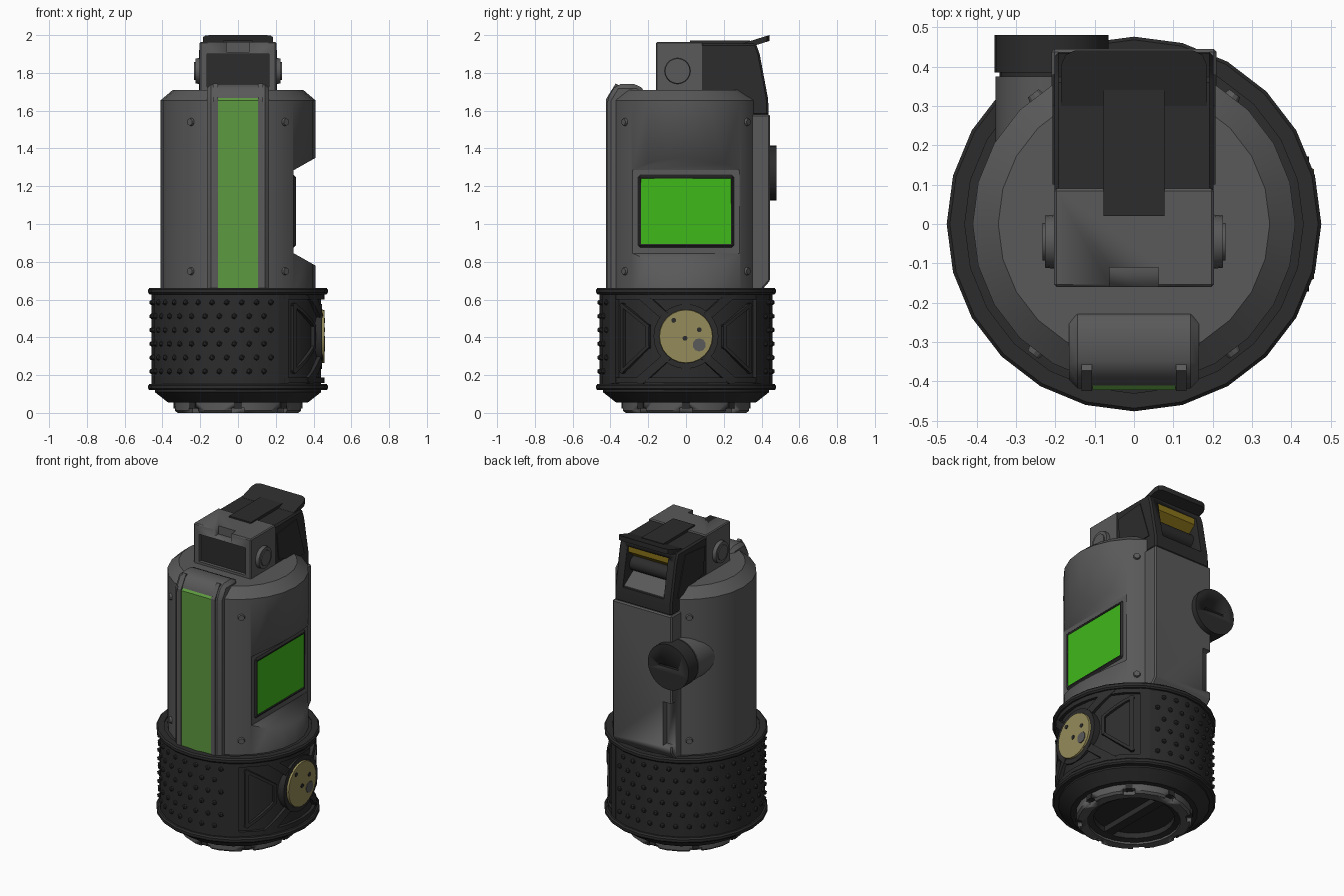
import bpy, bmesh
from math import sin, cos, asin, radians, pi
from mathutils import Vector, Matrix

if "Cube" in bpy.data.objects:
    bpy.data.objects.remove(bpy.data.objects["Cube"])


def mat(name, r, g, b):
    m = bpy.data.materials.new(name)
    m.diffuse_color = (r, g, b, 1)
    m.use_nodes = True
    m.node_tree.nodes["Principled BSDF"].inputs["Base Color"].default_value = m.diffuse_color
    return m


GREY = mat("gunmetal", .10, .10, .10)
DARK = mat("black_polymer", .025, .025, .025)
GREEN = mat("green_strip", .11, .32, .05)
SCREEN = mat("green_screen", .05, .48, .01)
GOLD = mat("brass", .30, .26, .10)
AMBER = mat("amber", .25, .17, .01)


def finish(name, bm, m, bevel=0):
    bmesh.ops.recalc_face_normals(bm, faces=bm.faces)
    me = bpy.data.meshes.new(name)
    bm.to_mesh(me)
    bm.free()
    me.materials.append(m)
    ob = bpy.data.objects.new(name, me)
    bpy.context.collection.objects.link(ob)
    bpy.ops.object.select_all(action='DESELECT')
    bpy.context.view_layer.objects.active = ob
    ob.select_set(True)
    if bevel:
        b = ob.modifiers.new("bevel", 'BEVEL')
        b.width, b.segments, b.limit_method = bevel, 1, 'ANGLE'
        bpy.ops.object.modifier_apply(modifier="bevel")
    bpy.ops.object.shade_smooth_by_angle(angle=radians(30))
    return ob


def lathe(name, prof, m, a0=0, a1=360, seg=24, closed=False):
    """Revolve (radius, z) points about z; closed makes a tube or arc."""
    bm = bmesh.new()
    full = a1 - a0 == 360
    n = seg if full else seg + 1
    cols = []
    for i in range(n):
        a = radians(a0 + (a1 - a0) * i / seg)
        cols.append([bm.verts.new((r * cos(a), r * sin(a), z)) for r, z in prof])
    k = len(prof)
    for i in range(seg):
        c, d = cols[i], cols[(i + 1) % n]
        for j in range(k if closed else k - 1):
            bm.faces.new((c[j], d[j], d[(j + 1) % k], c[(j + 1) % k]))
    if not closed:
        bm.faces.new([c[0] for c in cols])
        bm.faces.new([c[-1] for c in cols])
    elif not full:
        bm.faces.new(cols[0])
        bm.faces.new(cols[-1])
    return finish(name, bm, m)


def prism(name, pts, axis, a, b, m, bevel=0):
    """Extrude a 2D outline along an axis; outline is in the other two axes."""
    bm = bmesh.new()
    put = {'x': lambda p, t: (t, p[0], p[1]), 'y': lambda p, t: (p[0], t, p[1]),
           'z': lambda p, t: (p[0], p[1], t)}[axis]
    lo = [bm.verts.new(put(p, a)) for p in pts]
    hi = [bm.verts.new(put(p, b)) for p in pts]
    bm.faces.new(lo)
    bm.faces.new(hi)
    for i in range(len(pts)):
        j = (i + 1) % len(pts)
        bm.faces.new((lo[i], lo[j], hi[j], hi[i]))
    return finish(name, bm, m, bevel)


def box(name, x0, x1, y0, y1, z0, z1, m, bevel=0):
    return prism(name, [(x0, y0), (x1, y0), (x1, y1), (x0, y1)], 'z', z0, z1, m, bevel)


def cyl(name, start, end, r, m, seg=20, r2=None):
    s, e = Vector(start), Vector(end)
    bm = bmesh.new()
    rot = (e - s).to_track_quat('Z', 'Y').to_matrix().to_4x4()
    bmesh.ops.create_cone(bm, cap_ends=True, segments=seg, radius1=r, radius2=r if r2 is None else r2,
                          depth=(e - s).length, matrix=Matrix.Translation((s + e) / 2) @ rot)
    return finish(name, bm, m)


def cut(ob, cutter):
    cutter.hide_render = True
    bpy.context.view_layer.objects.active = ob
    b = ob.modifiers.new("cut", 'BOOLEAN')
    b.object, b.operation, b.solver = cutter, 'DIFFERENCE', 'EXACT'
    bpy.ops.object.modifier_apply(modifier="cut")
    bpy.data.objects.remove(cutter)


def rib(name, pts, w, r0=.43, r1=.458, n=4):
    """Bars wrapped on the right side of the grip, through (y, z) points."""
    bm = bmesh.new()
    for p, q in zip(pts, pts[1:]):
        p, q = Vector(p), Vector(q)
        d = (q - p).normalized() * w / 2
        s = Vector((-d.y, d.x))
        rows = []
        for i in range(n + 1):
            c = (p - d).lerp(q + d, i / n)
            row = []
            for e, r in ((c - s, r0), (c - s, r1), (c + s, r1), (c + s, r0)):
                a = asin(e.x / .455)
                row.append(bm.verts.new((r * cos(a), r * sin(a), e.y)))
            rows.append(row)
        for c, e in zip(rows, rows[1:]):
            for j in range(4):
                bm.faces.new((c[j], e[j], e[(j + 1) % 4], c[(j + 1) % 4]))
        bm.faces.new(rows[0])
        bm.faces.new(rows[-1])
    return finish(name, bm, DARK)


# Main body with the ramped screen pocket
body = lathe("body", [(.41, .6), (.41, 1.655), (.345, 1.71)], GREY)
cut(body, prism("pocket_cutter", [(.295, .845), (.41, .78), (.6, .67), (.6, 1.46), (.41, 1.35), (.295, 1.285)],
                'y', -.5, .5, GREY))

# Screen
frame = box("screen_frame", .27, .306, -.255, .255, .875, 1.26, DARK, .012)
cut(frame, box("frame_cutter", .298, .4, -.238, .238, .895, 1.24, DARK))
box("screen", .28, .301, -.24, .24, .893, 1.242, SCREEN)

# Front spine and green strip
prism("front_spine", [(-.25, .62), (-.418, .62), (-.418, 1.66), (-.37, 1.74), (-.25, 1.74), (-.217, 1.70)],
      'x', -.165, .165, GREY, .022)
prism("front_strip", [(-.38, .64), (-.422, .64), (-.422, 1.655), (-.355, 1.722), (-.33, 1.70)],
      'x', -.105, .105, GREEN)
for s in (-1, 1):
    prism("spine_rail", [(-.38, .64), (-.424, .64), (-.424, 1.66), (-.372, 1.744), (-.33, 1.72)],
          'x', s * .12 - .013, s * .12 + .013, GREY)

# Back plate with side slot
plate = prism("back_plate", [(.25, .62), (.41, .62), (.41, .66), (.445, .70), (.445, 1.58), (.25, 1.58)],
              'x', -.21, .21, GREY, .008)
cut(plate, box("slot_cutter", -.3, -.15, .405, .6, .74, 1.02, GREY))

# Side knob
cyl("knob_barrel", (-.21, .05, 1.27), (-.21, .375, 1.27), .142, GREY, 24)
cyl("knob_neck", (-.21, .37, 1.27), (-.21, .39, 1.27), .132, DARK, 24)
knob = cyl("knob_cap", (-.21, .385, 1.27), (-.21, .48, 1.27), .145, DARK, 24)
cut(knob, box("knob_cutter", -.28, -.14, .47, .5, 1.262, 1.278, DARK))

# Rivets
for sx in (-1, 1):
    for sy in (-1, 1):
        for z in (.75, 1.54):
            d = Vector((sx * .61, sy * .79, 0))
            cyl("rivet", d * .39 + Vector((0, 0, z)), d * .42 + Vector((0, 0, z)), .026, GREY, 10, .018)

# Grip core, rims, textured sleeve
lathe("grip_core", [(.33, .055), (.37, .055), (.44, .11), (.44, .655), (.4, .66)], DARK)
for z in (.137, .645):
    lathe("grip_rim", [(.43, z - .017), (.468, z - .017), (.476, z - .008), (.476, z + .008),
                       (.468, z + .017), (.43, z + .017)], DARK, closed=True)
lathe("grip_sleeve", [(.43, .14), (.457, .14), (.457, .645), (.43, .645)], DARK, 60, 300, 16, True)

# Staggered grip studs
bm = bmesh.new()
for row in range(6):
    for i in range(23):
        a = radians(67.5 + i * 10 + (row % 2) * 5)
        bmesh.ops.create_icosphere(bm, subdivisions=1, radius=.016, matrix=Matrix.Translation(
            (.456 * cos(a), .456 * sin(a), .22 + row * .073)))
finish("grip_studs", bm, DARK)

# Right-hand panel: ribs and medallion
for s in (-1, 1):
    rib("panel_outline", [(s * .34, .57), (s * .205, .46), (s * .205, .35), (s * .34, .22), (s * .34, .57)], .016)
    rib("panel_border", [(s * .385, .17), (s * .385, .62)], .03)
    for t in (-1, 1):
        rib("strap", [(s * .11, .4 + t * .11), (s * .24, .4 + t * .225)], .045)
for z in (.172, .615):
    rib("panel_edge", [(-.37, z), (.37, z)], .03, n=10)
cyl("medallion_ring", (.38, 0, .405), (.445, 0, .405), .172, DARK, 24)
cyl("medallion", (.40, 0, .405), (.457, 0, .405), .15, GOLD, 24, .14)
for y, z, r, m in ((-.065, .49, .013, DARK), (.07, .44, .013, DARK), (-.005, .395, .013, DARK), (.07, .36, .035, GREY)):
    cyl("medallion_pin", (.44, y, z), (.461, y, z), r, m, 10)

# Base ring with notches, and crossbar underneath
base = lathe("base_ring", [(.27, .0), (.325, .0), (.338, .012), (.338, .07), (.27, .07)], GREY, closed=True)
for i in range(8):
    a = i * pi / 4
    c = box("notch_cutter", .305, .4, -.035, .035, -.05, .025, GREY)
    c.data.transform(Matrix.Rotation(a, 4, 'Z'))
    cut(base, c)
    t = box("base_tab", .30, .342, -.02, .02, .022, .06, DARK)
    t.data.transform(Matrix.Rotation(a, 4, 'Z'))
lathe("base_inner_ring", [(.235, .02), (.272, .012), (.272, .06), (.235, .06)], DARK, closed=True)
box("base_crossbar", -.03, .03, -.24, .24, .02, .06, DARK)

# Top block with front window, top notch and side pins
block = box("head_block", -.203, .203, -.16, .09, 1.69, 1.963, GREY, .006)
cut(block, box("window_cutter", -.165, .165, -.3, -.13, 1.725, 1.90, GREY))
cut(block, box("notch_cutter", -.062, .062, -.3, -.11, 1.91, 2.1, GREY))
box("head_window", -.17, .17, -.14, -.12, 1.72, 1.905, DARK)
for s in (-1, 1):
    cyl("pin_collar", (s * .15, -.045, 1.81), (s * .226, -.045, 1.81), .075, GREY, 20, .066)
    cyl("pin_core", (s * .2, -.045, 1.81), (s * .232, -.045, 1.81), .048, GREY, 16)

# Lever housing with rear opening
lever = prism("lever_housing", [(.07, 1.70), (.07, 1.955), (.37, 1.955), (.39, 1.90), (.435, 1.66), (.437, 1.575),
                                (.35, 1.575), (.33, 1.65), (.22, 1.70)], 'x', -.202, .202, DARK, .01)
cut(lever, box("opening_cutter", -.145, .145, .24, .6, 1.67, 1.915, DARK))
for s in (-1, 1):
    prism("lever_cheek", [(.12, 1.73), (.10, 1.90), (.30, 1.92), (.38, 1.67), (.34, 1.67)],
          'x', s * .2 - .007, s * .2 + .007, DARK)
box("lever_tongue", -.077, .077, .02, .34, 1.94, 1.972, DARK)
lip = prism("lever_lip", [(-.185, .30), (.185, .30), (.185, .405), (.174, .43), (.15, .441),
                          (-.15, .441), (-.174, .43), (-.185, .405)], 'z', 1.925, 1.956, DARK)
for v in lip.data.vertices:
    v.co.z += max(0, v.co.y - .30) * .312
prism("amber_block", [(.22, 1.92), (.375, 1.92), (.375, 1.875), (.27, 1.79), (.22, 1.79)], 'x', -.146, .146, AMBER)
cyl("lever_roller", (-.146, .32, 1.785), (.146, .32, 1.785), .045, DARK, 16)
prism("lever_ledge", [(.23, 1.66), (.42, 1.66), (.42, 1.675), (.33, 1.735), (.23, 1.735)], 'x', -.146, .146, GREY)
